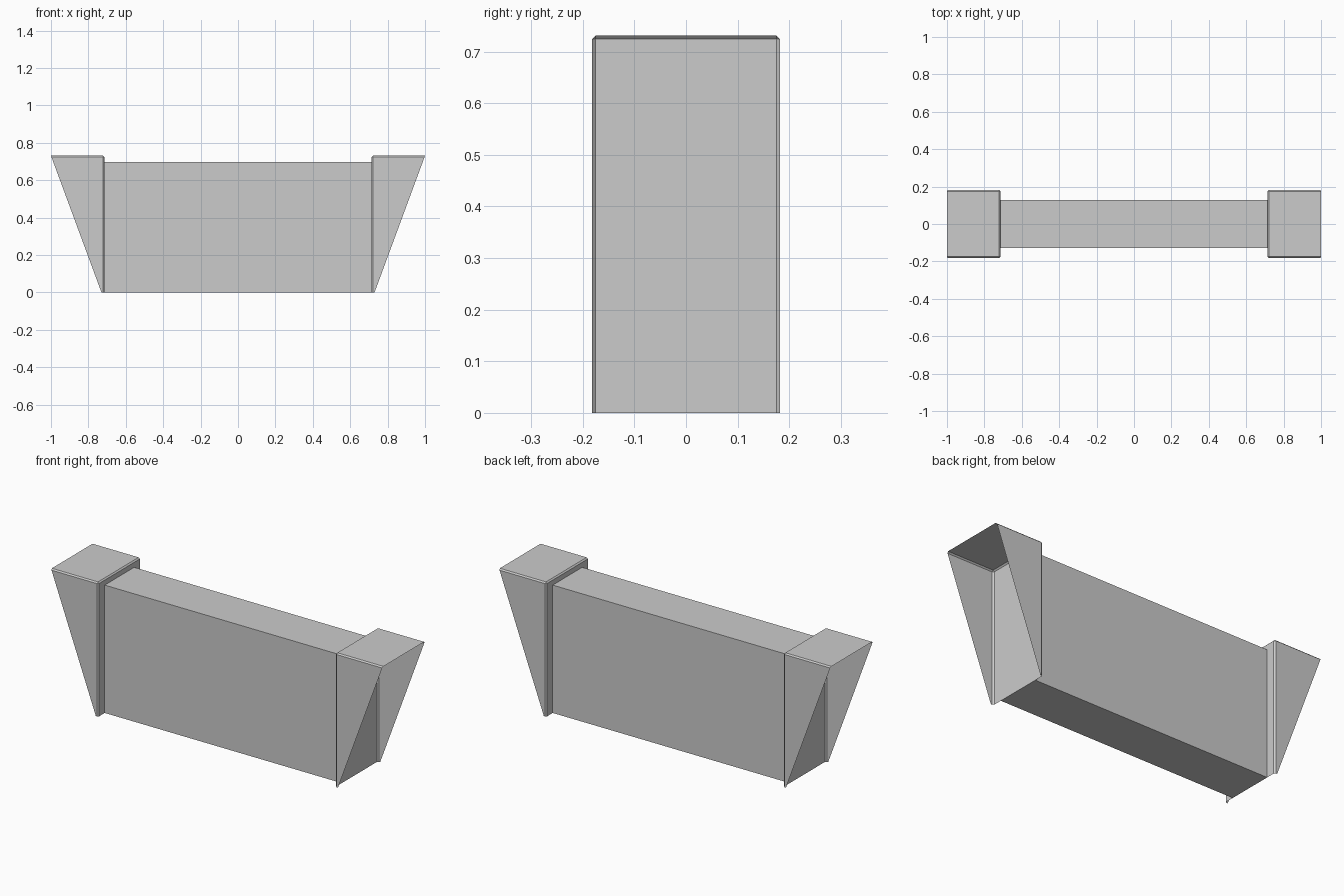
import bpy, bmesh

if "Cube" in bpy.data.objects:
    bpy.data.objects.remove(bpy.data.objects["Cube"])

WALL_X, TIP_X, FOOT_X = 0.715, 1.0, 0.73   # inner wall, top tip, foot of the slope
HALF_W, TOP = 0.182, 0.731


def add_object(name, bm):
    mesh = bpy.data.meshes.new(name)
    bm.to_mesh(mesh)
    bm.free()
    obj = bpy.data.objects.new(name, mesh)
    bpy.context.collection.objects.link(obj)
    return obj


# Main slab between the two end caps
bm = bmesh.new()
bmesh.ops.create_cube(bm, size=1)
for v in bm.verts:
    v.co.x *= 2 * WALL_X
    v.co.y *= 0.254
    v.co.z = (v.co.z + 0.5) * 0.697
add_object("centre_slab", bm)

# Tapered sheet end caps, open on the sloping outer side and underneath
bm = bmesh.new()
bmesh.ops.create_cube(bm, size=1)
bmesh.ops.recalc_face_normals(bm, faces=bm.faces)
open_faces = [f for f in bm.faces if f.normal.x > 0.9 or f.normal.z < -0.9]
for v in bm.verts:
    top = v.co.z > 0
    v.co.x = (TIP_X if top else FOOT_X) if v.co.x > 0 else WALL_X
    v.co.y *= 2 * HALF_W
    v.co.z = TOP if top else 0
bmesh.ops.delete(bm, geom=open_faces, context='FACES')

# Narrow chamfer on every folded edge
folds = [e for e in bm.edges if len(e.link_faces) == 2]
bmesh.ops.bevel(bm, geom=folds, offset=0.007, segments=1, affect='EDGES')
caps = add_object("end_caps", bm)
mirror = caps.modifiers.new("mirror", 'MIRROR')
mirror.use_axis = (True, False, False)
mirror.use_mirror_merge = False
